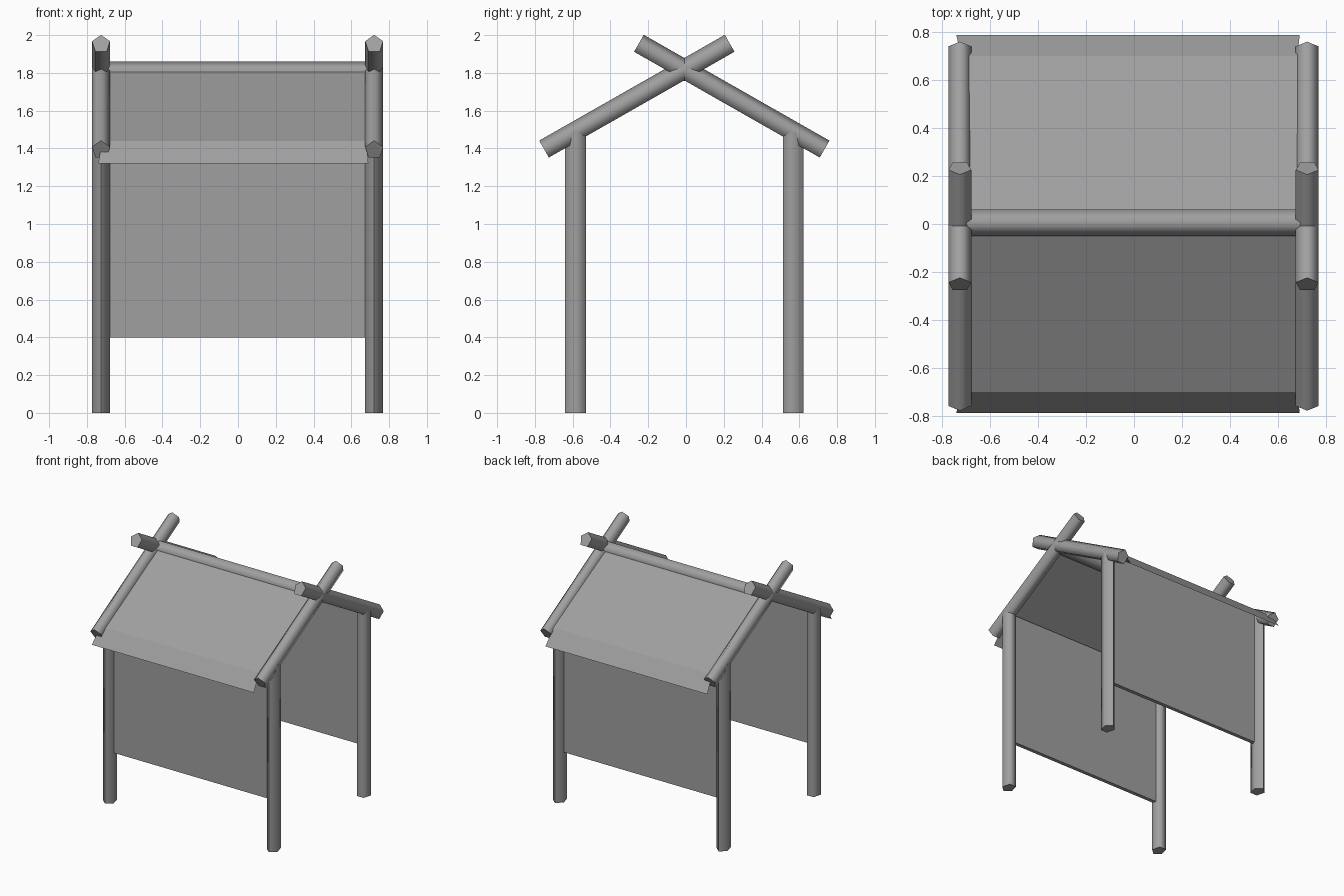
import bpy, math
from mathutils import Vector

if "Cube" in bpy.data.objects:
    bpy.data.objects.remove(bpy.data.objects["Cube"])

grey = bpy.data.materials.new("weathered grey")
grey.diffuse_color = (0.35, 0.35, 0.35, 1)
grey.use_nodes = True
grey.node_tree.nodes["Principled BSDF"].inputs["Base Color"].default_value = grey.diffuse_color


def make(name, verts, faces):
    me = bpy.data.meshes.new(name)
    me.from_pydata([tuple(v) for v in verts], [], faces)
    me.update()
    me.materials.append(grey)
    ob = bpy.data.objects.new(name, me)
    bpy.context.collection.objects.link(ob)
    return ob


def log(name, a, b, point, r_point, r_side):
    """Five-sided log from a to b, one corner facing the direction 'point'."""
    a, b = Vector(a), Vector(b)
    axis = (b - a).normalized()
    p = Vector(point)
    p = (p - axis * p.dot(axis)).normalized()
    side = axis.cross(p)
    ring = [p * r_point * math.cos(i * math.tau / 5) + side * r_side * math.sin(i * math.tau / 5)
            for i in range(5)]
    verts = [a + v for v in ring] + [b + v for v in ring]
    faces = [(i, (i + 1) % 5, (i + 1) % 5 + 5, i + 5) for i in range(5)]
    faces += [(4, 3, 2, 1, 0), (5, 6, 7, 8, 9)]
    ob = make(name, verts, faces)
    # rounded sides, crisp cut ends
    bpy.ops.object.select_all(action='DESELECT')
    bpy.context.view_layer.objects.active = ob
    ob.select_set(True)
    bpy.ops.object.shade_smooth_by_angle(angle=math.radians(80))


# posts and crossed rafters at both ends
YC = -0.009
for x, end in ((-0.725, "left"), (0.721, "right")):
    for s, face in ((-1, "front"), (1, "back")):
        y = YC + s * 0.571
        log(f"{face}_{end}_post", (x, y, 0), (x, y, 1.49), (0, s, 0), 0.061, 0.05)
        log(f"{face}_{end}_rafter", (x, YC + s * 0.74, 1.392), (x, YC - s * 0.243, 1.952),
            (0, 0, 1), 0.057, 0.05)

# ridge log
log("ridge_log", (-0.72, 0.005, 1.803), (0.72, 0.005, 1.803), (0, 0, 1), 0.058, 0.058)

for s, face in ((-1, "front"), (1, "back")):
    # thin roof sheet with a steeper eave flap
    rows = [(0.0, 1.83, -0.72, 0.68), (0.70, 1.44, -0.72, 0.68), (0.787, 1.32, -0.74, 0.69)]
    verts = [(x, s * y, z) for y, z, x0, x1 in rows for x in (x0, x1)]
    faces = [(0, 2, 3, 1), (2, 4, 5, 3)]
    if s > 0:
        faces = [f[::-1] for f in faces]
    make(f"{face}_roof_sheet", verts, faces)

    # hanging wall panel
    y = YC + s * 0.571
    verts = [(x, y + dy, z) for x in (-0.7, 0.7) for dy in (-0.015, 0.015) for z in (0.4, 1.48)]
    make(f"{face}_wall_panel", verts,
         [(0, 1, 3, 2), (4, 6, 7, 5), (0, 4, 5, 1), (2, 3, 7, 6), (0, 2, 6, 4), (1, 5, 7, 3)])
